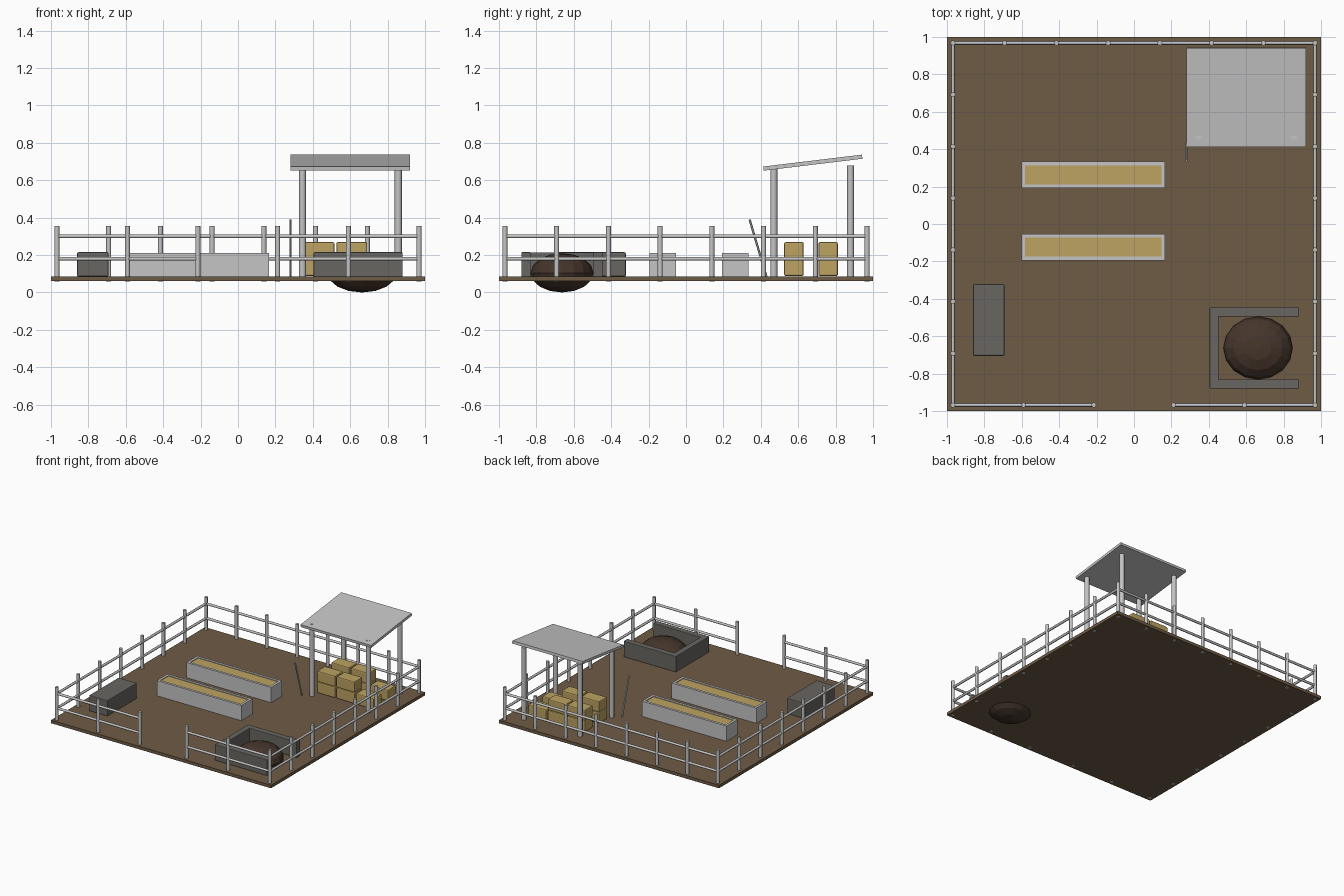
import bpy
from math import pi
from mathutils import Vector

cube = bpy.data.objects.get("Cube")
if cube:
    bpy.data.objects.remove(cube)


def material(name, r, g, b):
    m = bpy.data.materials.new(name)
    m.use_nodes = True
    m.diffuse_color = (r, g, b, 1)
    m.node_tree.nodes["Principled BSDF"].inputs["Base Color"].default_value = (r, g, b, 1)
    return m


EARTH = material("earth brown", 0.156, 0.105, 0.06)
DUNG = material("dark brown", 0.06, 0.036, 0.024)
STONE = material("dark grey", 0.138, 0.133, 0.12)
METAL = material("pale grey", 0.56, 0.56, 0.56)
HAY = material("straw yellow", 0.509, 0.366, 0.122)
GROUND = 0.085


def finish(name, mat):
    o = bpy.context.object
    o.name = name
    o.data.materials.append(mat)
    return o


def box(name, mat, x, y, z, bevel=0.0):
    """Box from (low, high) ranges on each axis."""
    lo, hi = Vector((x[0], y[0], z[0])), Vector((x[1], y[1], z[1]))
    bpy.ops.mesh.primitive_cube_add(size=1, location=(lo + hi) / 2)
    o = finish(name, mat)
    o.scale = hi - lo
    bpy.ops.object.transform_apply(location=False, rotation=False, scale=True)
    if bevel:
        mod = o.modifiers.new("soft edges", "BEVEL")
        mod.width = bevel
        mod.segments = 2
    return o


def rod(name, mat, a, b, radius, sides=8):
    a, b = Vector(a), Vector(b)
    bpy.ops.mesh.primitive_cylinder_add(vertices=sides, radius=radius,
                                        depth=(b - a).length, location=(a + b) / 2)
    o = finish(name, mat)
    o.rotation_euler = (b - a).to_track_quat("Z", "Y").to_euler()
    bpy.ops.object.shade_smooth_by_angle(angle=pi / 3.5)
    return o


# Ground slab
box("ground", EARTH, (-1, 1), (-1, 1), (0.06, GROUND))

# Fence: shared corner posts, two rails per run, gateway in the front
E = 0.968
placed = set()


def fence(name, start, end, bays):
    a, b = Vector(start), Vector(end)
    for i in range(bays + 1):
        p = a.lerp(b, i / bays)
        key = (round(p.x, 2), round(p.y, 2))
        if key not in placed:
            placed.add(key)
            rod(name + "_post", METAL, (p.x, p.y, 0.058), (p.x, p.y, 0.355), 0.0135)
    for z in (0.18, 0.3):
        rod(name + "_rail", METAL, (a.x, a.y, z), (b.x, b.y, z), 0.01)


fence("back_fence", (-E, E), (E, E), 7)
fence("left_fence", (E, -E), (E, E), 7)
fence("right_fence", (-E, -E), (-E, E), 7)
fence("front_fence_right", (-E, -E), (-0.215, -E), 2)
fence("front_fence_left", (0.212, -E), (E, -E), 2)

# Feeding troughs filled with hay
for y0 in (-0.195, 0.192):
    x0, x1, y1, t = -0.602, 0.167, y0 + 0.142, 0.02
    z = (GROUND, 0.21)
    box("trough_front", METAL, (x0, x1), (y0, y0 + t), z)
    box("trough_back", METAL, (x0, x1), (y1 - t, y1), z)
    box("trough_end_right", METAL, (x0, x0 + t), (y0 + t, y1 - t), z)
    box("trough_end_left", METAL, (x1 - t, x1), (y0 + t, y1 - t), z)
    box("trough_hay", HAY, (x0 + t, x1 - t), (y0 + t, y1 - t), (GROUND, 0.204))

# Stone water block
box("water_block", STONE, (-0.86, -0.693), (-0.705, -0.322), (GROUND, 0.215), 0.006)

# Three-sided pen around the dung heap
for y0 in (-0.88, -0.495):
    box("heap_side_wall", STONE, (0.405, 0.88), (y0, y0 + 0.049), (GROUND, 0.215), 0.004)
box("heap_end_wall", STONE, (0.405, 0.453), (-0.84, -0.485), (GROUND, 0.2145), 0.004)
bpy.ops.mesh.primitive_uv_sphere_add(segments=16, ring_count=8, radius=1,
                                     location=(0.663, -0.663, 0.105))
heap = finish("dung_heap", DUNG)
heap.scale = (0.185, 0.168, 0.105)

# Shelter posts, with the front pair just through the roof
for x in (0.345, 0.857):
    for y in (0.47, 0.88):
        rod("shelter_post", METAL, (x, y, 0.07), (x, y, 0.68), 0.019)

# Sloping roof
roof = box("shelter_roof", METAL, (0.28, 0.92), (0.412, 0.944), (0.683, 0.705))
roof.rotation_euler.x = 0.12

# Hay bales: three per row below, two per row on top
for y0 in (0.525, 0.708):
    for layer, count in enumerate((3, 2)):
        z0 = GROUND + 0.003 + layer * 0.092
        for i in range(count):
            x0 = 0.35 + i * 0.176
            box("hay_bale", HAY, (x0, x0 + 0.165), (y0, y0 + 0.104), (z0, z0 + 0.089), 0.008)

# Tool handle leaning by the shelter
rod("leaning_handle", METAL, (0.28, 0.43, GROUND), (0.28, 0.34, 0.39), 0.006, 6)
